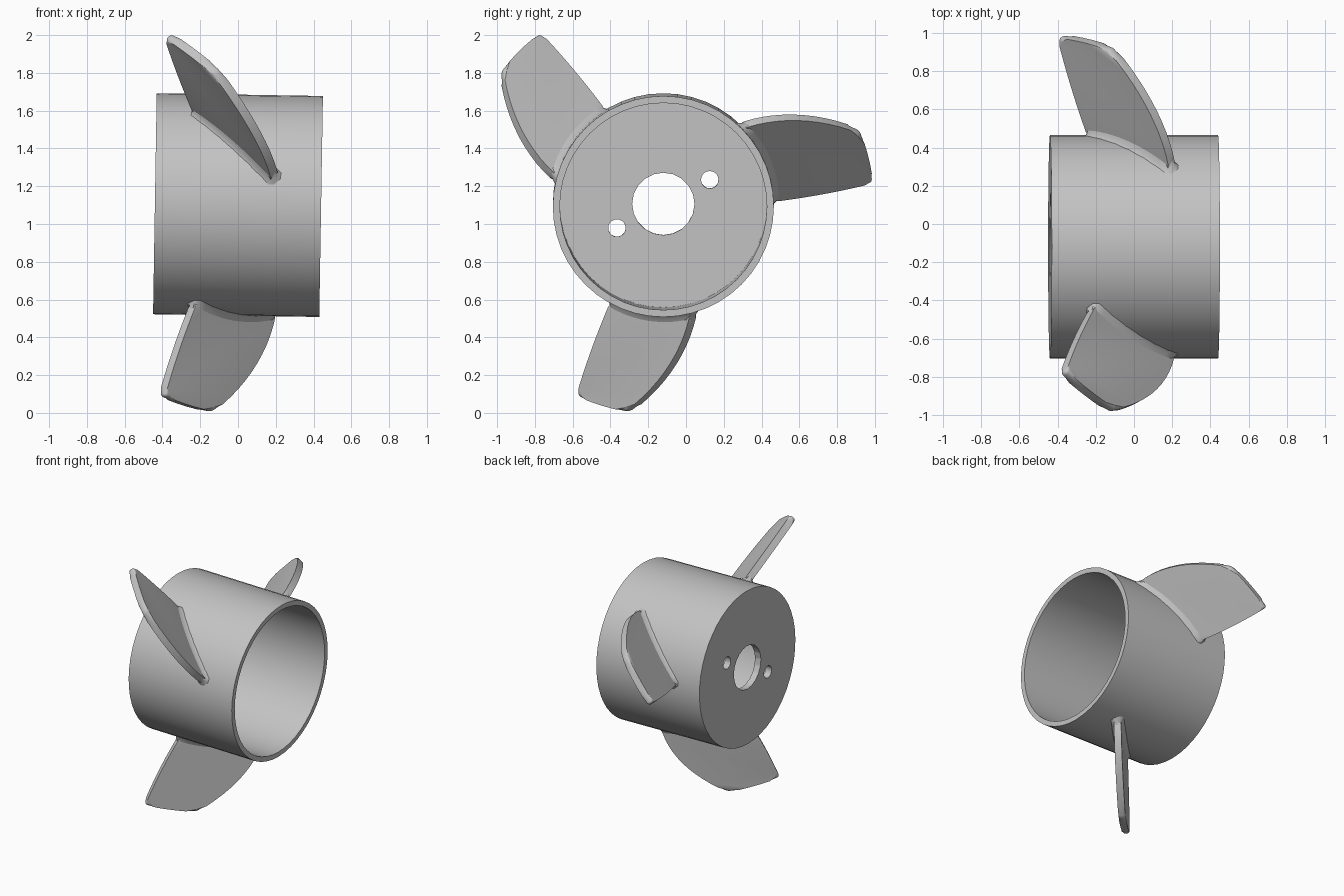
import bpy, bmesh
from math import radians, sin, cos, pi
from mathutils import Vector, Matrix

cube = bpy.data.objects.get("Cube")
if cube:
    bpy.data.objects.remove(cube, do_unlink=True)

HUB_R, WALL, HALF_LEN, FLOOR = 0.585, 0.037, 0.44, 0.05
ROOT_R, TIP_R, HALF_THICK = 0.567, 1.11, 0.025
PLACE = Matrix.Translation((0, -0.12, 1.1)) @ Matrix.Rotation(0.0165, 4, 'Y')

grey = bpy.data.materials.new("cast_grey")
grey.use_nodes = True
colour = (0.55, 0.55, 0.55, 1)
grey.diffuse_color = colour
grey.node_tree.nodes["Principled BSDF"].inputs["Base Color"].default_value = colour


def make_object(name, bm, matrix):
    bmesh.ops.recalc_face_normals(bm, faces=bm.faces)
    mesh = bpy.data.meshes.new(name)
    bm.to_mesh(mesh)
    bm.free()
    mesh.materials.append(grey)
    ob = bpy.data.objects.new(name, mesh)
    bpy.context.collection.objects.link(ob)
    ob.matrix_world = matrix
    return ob


def activate(ob):
    bpy.ops.object.select_all(action='DESELECT')
    ob.select_set(True)
    bpy.context.view_layer.objects.active = ob


def smooth(ob):
    activate(ob)
    bpy.ops.object.shade_smooth_by_angle(angle=radians(38))


# Hub: an open cup turned around the x axis
bm = bmesh.new()
inner = HUB_R - WALL
profile = [(-HALF_LEN, 0), (-HALF_LEN, HUB_R), (HALF_LEN, HUB_R),
           (HALF_LEN, inner), (FLOOR - HALF_LEN, inner), (FLOOR - HALF_LEN, 0)]
verts = [bm.verts.new((x, 0, r)) for x, r in profile]
edges = [bm.edges.new(pair) for pair in zip(verts, verts[1:])]
bmesh.ops.spin(bm, geom=verts + edges, cent=(0, 0, 0), axis=(1, 0, 0),
               angle=2 * pi, steps=48, use_merge=True)
bmesh.ops.remove_doubles(bm, verts=bm.verts, dist=0.0005)
hub = make_object("hub", bm, PLACE)

# Shaft hole and two bolt holes through the hub floor
bolt = 0.277
for y, z, radius in [(0, 0, 0.165)] + [
        (s * bolt * cos(radians(27.5)), s * bolt * sin(radians(27.5)), 0.046) for s in (1, -1)]:
    bm = bmesh.new()
    bmesh.ops.create_cone(bm, cap_ends=True, segments=20, radius1=radius,
                          radius2=radius, depth=0.3)
    at = Matrix.Translation((-HALF_LEN, y, z)) @ Matrix.Rotation(pi / 2, 4, 'Y')
    cutter = make_object("hole_cutter", bm, PLACE @ at)
    cutter.hide_render = True
    cut = hub.modifiers.new("hole", 'BOOLEAN')
    cut.operation, cut.object, cut.solver = 'DIFFERENCE', cutter, 'EXACT'
    activate(hub)
    bpy.ops.object.modifier_apply(modifier=cut.name)
    bpy.data.objects.remove(cutter, do_unlink=True)
smooth(hub)

# Blade: a flat slanted plate, described by angle and radius around the hub
NORMAL = Vector((-1, -0.4646, 0.866)).normalized()


def on_plane(angle, r):
    y, z = r * cos(radians(angle)), r * sin(radians(angle))
    return Vector((-0.23 - 0.4646 * (y - 0.584) + 0.866 * (z - 0.026), y, z))


def lead(r):
    return 46 - 48.5 * (r - HUB_R)


def trail(r):
    return 3 + 6.5 * (r - HUB_R)


def spread(a, b, n):
    return [a + (b - a) * i / n for i in range(n + 1)]


def bridge(bm, a, b):
    for i in range(len(a)):
        j = (i + 1) % len(a)
        bm.faces.new((a[i], a[j], b[j], b[i]))


def add_plate(bm):
    radii = spread(ROOT_R, TIP_R, 12)
    outline = [on_plane(trail(r), r) for r in radii]
    outline += [on_plane(a, TIP_R) for a in spread(trail(TIP_R), lead(TIP_R), 5)[1:-1]]
    outline += [on_plane(lead(r), r) for r in reversed(radii)]
    outer_count = len(outline)
    outline += [on_plane(a, ROOT_R) for a in spread(lead(ROOT_R), trail(ROOT_R), 10)[1:-1]]
    loops = [[bm.verts.new(p + NORMAL * HALF_THICK * s) for p in outline] for s in (1, -1)]
    bm.faces.new(loops[0])
    bm.faces.new(loops[1][::-1])
    bridge(bm, *loops)
    # Round every rim edge except the buried root, plus both tip corners
    rim = [bm.edges.get((lp[i], lp[i + 1])) for lp in loops for i in range(outer_count - 1)]
    last = len(radii) - 1
    rim += [bm.edges.get((loops[0][i], loops[1][i])) for i in (last, outer_count - 1 - last)]
    bmesh.ops.bevel(bm, geom=rim, offset=0.02, segments=4, profile=0.5,
                    affect='EDGES', clamp_overlap=True)


def add_fillet(bm):
    # Concave flare where the plate meets the hub
    rings = []
    for r, flare in [(0.578, 0.028), (0.588, 0.018), (0.6, 0.008), (0.625, -0.003)]:
        half, reach = HALF_THICK + flare, flare * 60
        a, b = trail(r) - reach, lead(r) + reach
        side = spread(a + 1.5, b - 1.5, 12)
        path = [(t, half) for t in side] + [(b, half * 0.5), (b, -half * 0.5)]
        path += [(t, -half) for t in reversed(side)] + [(a, -half * 0.5), (a, half * 0.5)]
        ring = []
        for angle, offset in path:
            p = on_plane(angle, r) + NORMAL * offset
            scale = r / p.yz.length
            ring.append(bm.verts.new((p.x, p.y * scale, p.z * scale)))
        rings.append(ring)
    for lower, upper in zip(rings, rings[1:]):
        bridge(bm, lower, upper)


for i, name in enumerate(("left_blade", "upper_blade", "lower_blade")):
    bm = bmesh.new()
    add_plate(bm)
    add_fillet(bm)
    smooth(make_object(name, bm, PLACE @ Matrix.Rotation(i * 2 * pi / 3, 4, 'X')))
